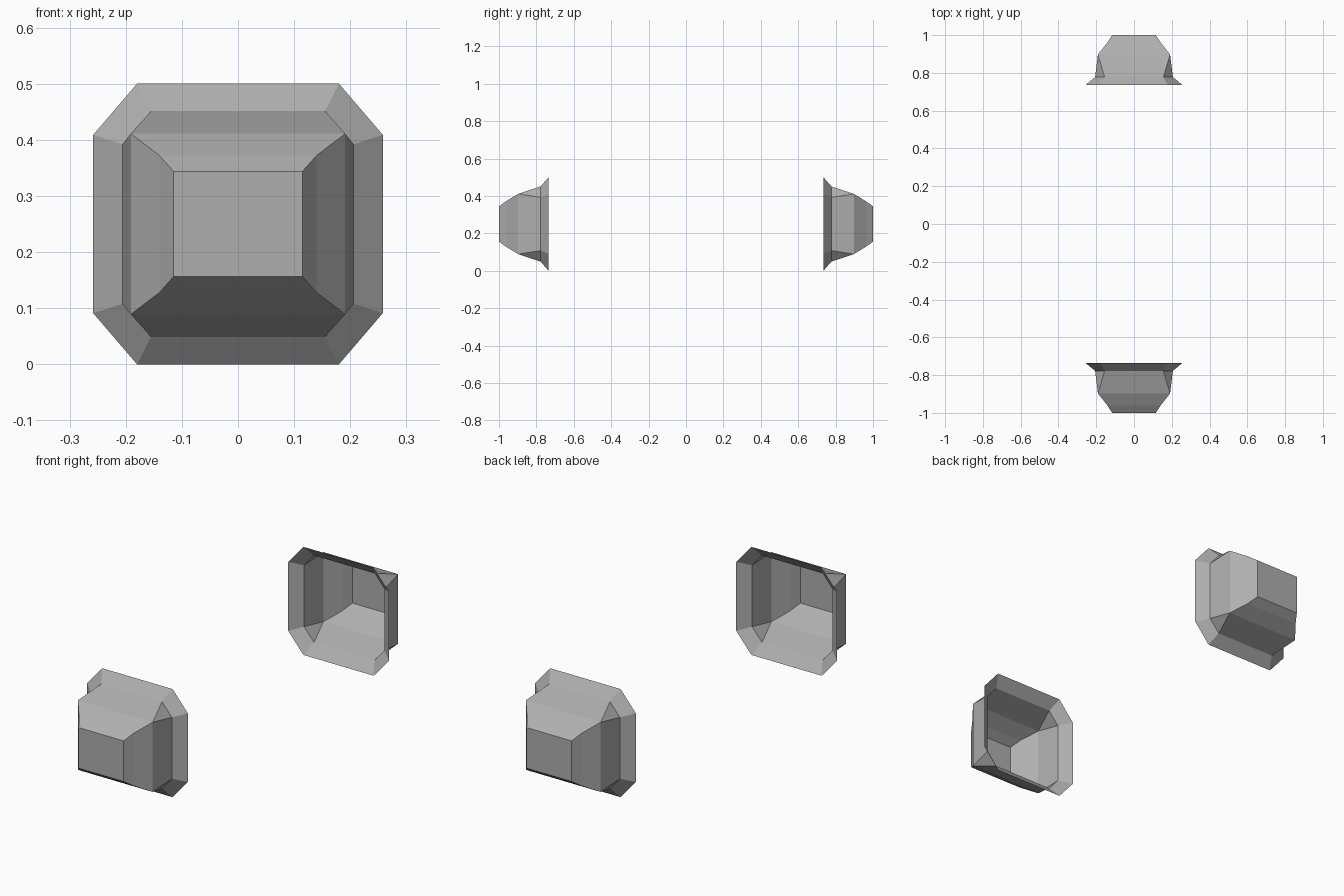
import bpy, bmesh

if "Cube" in bpy.data.objects:
    bpy.data.objects.remove(bpy.data.objects["Cube"])

MID_Z = 0.25

# Rings from the open rim to the flat cap: y, (half width, half width at chamfer),
# (half height, half height at chamfer). Equal pairs give a square corner.
RINGS = [
    (0.735, (0.258, 0.180), (0.250, 0.159)),
    (0.777, (0.206, 0.155), (0.201, 0.142)),
    (0.897, (0.191, 0.191), (0.161, 0.161)),
    (0.962, (0.140, 0.140), (0.122, 0.122)),
    (1.000, (0.115, 0.115), (0.094, 0.094)),
]

# Darker grey for both shells
grey = bpy.data.materials.new("dark_grey")
grey.diffuse_color = (0.43, 0.43, 0.43, 1)
grey.use_nodes = True
grey.node_tree.nodes["Principled BSDF"].inputs["Base Color"].default_value = grey.diffuse_color


def ring_points(y, widths, heights):
    (w, wc), (h, hc) = widths, heights
    outline = [(w, -hc), (w, hc), (wc, h), (-wc, h),
               (-w, hc), (-w, -hc), (-wc, -h), (wc, -h)]
    return [(x, y, MID_Z + z) for x, z in outline]


def make_cup(name, side):
    bm = bmesh.new()
    loops = []
    for y, widths, heights in RINGS:
        cache = {}
        loop = []
        for p in ring_points(side * y, widths, heights):
            if p not in cache:
                cache[p] = bm.verts.new(p)
            loop.append(cache[p])
        loops.append(loop)

    # Side walls; square corners collapse to triangles or vanish
    for a, b in zip(loops, loops[1:]):
        for i in range(8):
            j = (i + 1) % 8
            corners = list(dict.fromkeys((a[i], a[j], b[j], b[i])))
            if len(corners) > 2:
                bm.faces.new(corners)

    # Flat outer cap, the opposite end stays open
    cap = bm.faces.new(list(dict.fromkeys(loops[-1])))

    # Face the normals outward from the cup
    bmesh.ops.recalc_face_normals(bm, faces=bm.faces[:])
    if cap.normal.y * side < 0:
        bmesh.ops.reverse_faces(bm, faces=bm.faces[:])

    mesh = bpy.data.meshes.new(name)
    bm.to_mesh(mesh)
    bm.free()
    mesh.materials.append(grey)
    bpy.context.collection.objects.link(bpy.data.objects.new(name, mesh))


# Two identical open shells facing away from each other
make_cup("front_housing", -1)
make_cup("back_housing", 1)
